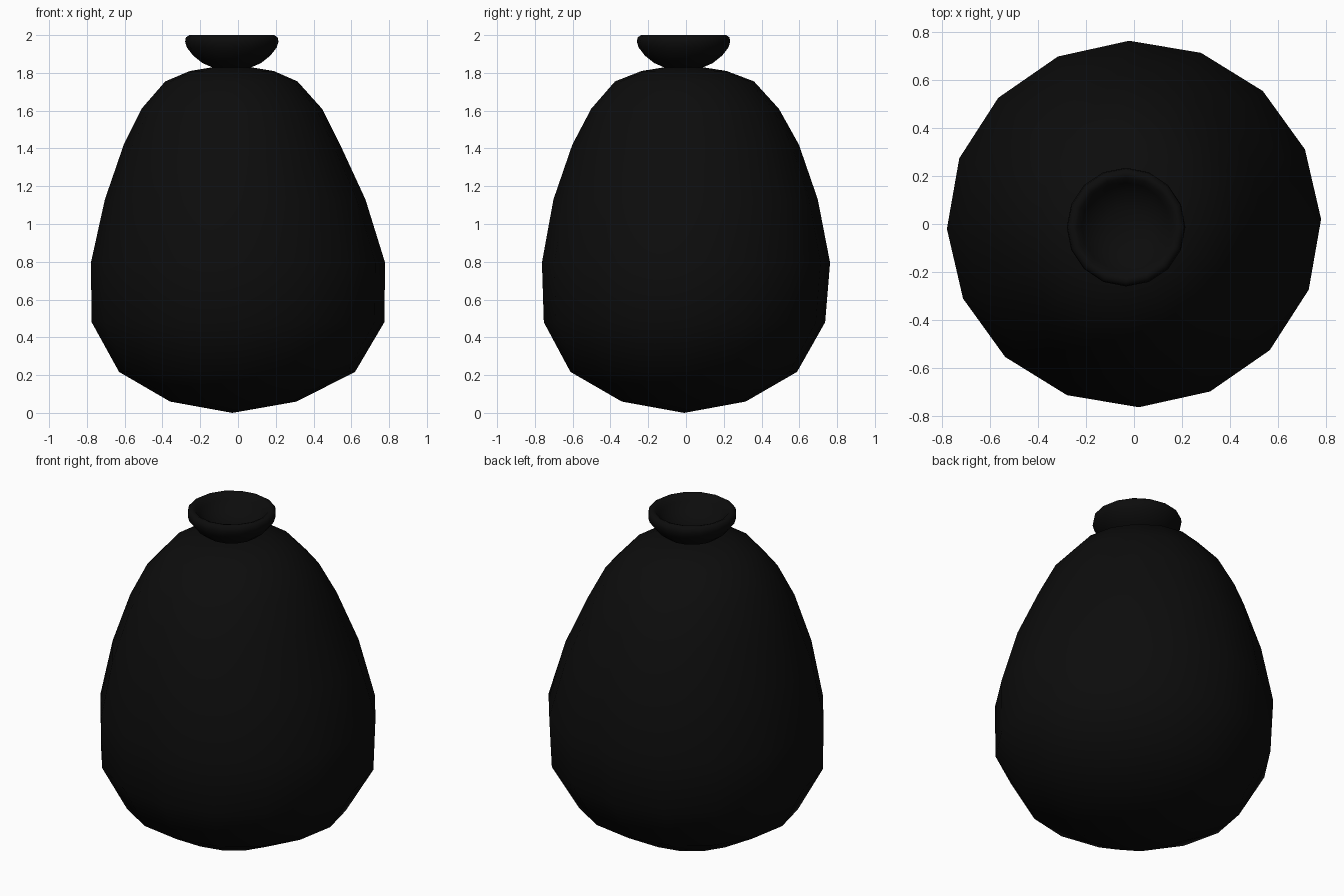
import bpy, bmesh, math

if "Cube" in bpy.data.objects:
    bpy.data.objects.remove(bpy.data.objects["Cube"])

black = bpy.data.materials.new("black_plastic")
black.diffuse_color = (0.0037, 0.0037, 0.0037, 1.0)
black.use_nodes = True
black.node_tree.nodes["Principled BSDF"].inputs["Base Color"].default_value = black.diffuse_color
SEGMENTS = 16


def lofted(name, rings, start_pole, end_pole, twist=0.0):
    """Skin of elliptical rings (cx, cy, rx, ry, z) closed by a pole at each end."""
    bm = bmesh.new()
    loops = []
    for cx, cy, rx, ry, z in rings:
        loop = []
        for i in range(SEGMENTS):
            a = 2 * math.pi * i / SEGMENTS + twist
            loop.append(bm.verts.new((cx + rx * math.cos(a), cy + ry * math.sin(a), z)))
        loops.append(loop)
    first, last = bm.verts.new(start_pole), bm.verts.new(end_pole)
    for i in range(SEGMENTS):
        j = (i + 1) % SEGMENTS
        bm.faces.new((first, loops[0][j], loops[0][i]))
        for low, high in zip(loops, loops[1:]):
            bm.faces.new((low[i], low[j], high[j], high[i]))
        bm.faces.new((last, loops[-1][i], loops[-1][j]))
    bmesh.ops.recalc_face_normals(bm, faces=bm.faces[:])
    mesh = bpy.data.meshes.new(name)
    bm.to_mesh(mesh)
    bm.free()
    for p in mesh.polygons:
        p.use_smooth = True
    mesh.materials.append(black)
    obj = bpy.data.objects.new(name, mesh)
    bpy.context.collection.objects.link(obj)
    return obj


# Full, slightly lopsided sack body, up to the pinched neck
body = [
    (-0.025, -0.012, 0.335, 0.328, 0.06),
    (-0.005, -0.012, 0.625, 0.60, 0.217),
    (0.0, -0.008, 0.775, 0.745, 0.48),
    (0.0, 0.0, 0.779, 0.763, 0.795),
    (-0.015, -0.002, 0.69, 0.70, 1.13),
    (-0.032, -0.002, 0.573, 0.60, 1.42),
    (-0.033, -0.005, 0.478, 0.497, 1.61),
    (-0.035, -0.008, 0.35, 0.368, 1.755),
    (-0.033, -0.01, 0.222, 0.225, 1.81),
    (-0.033, -0.012, 0.10, 0.10, 1.83),
]
lofted("sack_body", body, (-0.03, -0.01, 0.0), (-0.033, -0.012, 1.832), math.radians(1.5))

# Gathered mouth above the tie: outer bowl, rounded lip, hollow inside
mouth_profile = [
    (0.10, 1.828), (0.155, 1.852), (0.205, 1.892), (0.238, 1.935), (0.247, 1.965),
    (0.243, 1.988), (0.225, 2.0), (0.205, 1.992), (0.185, 1.965), (0.15, 1.925),
    (0.085, 1.895),
]
mouth = [(-0.033, -0.013, r, r, z) for r, z in mouth_profile]
lofted("sack_mouth", mouth, (-0.033, -0.013, 1.822), (-0.033, -0.013, 1.885))
